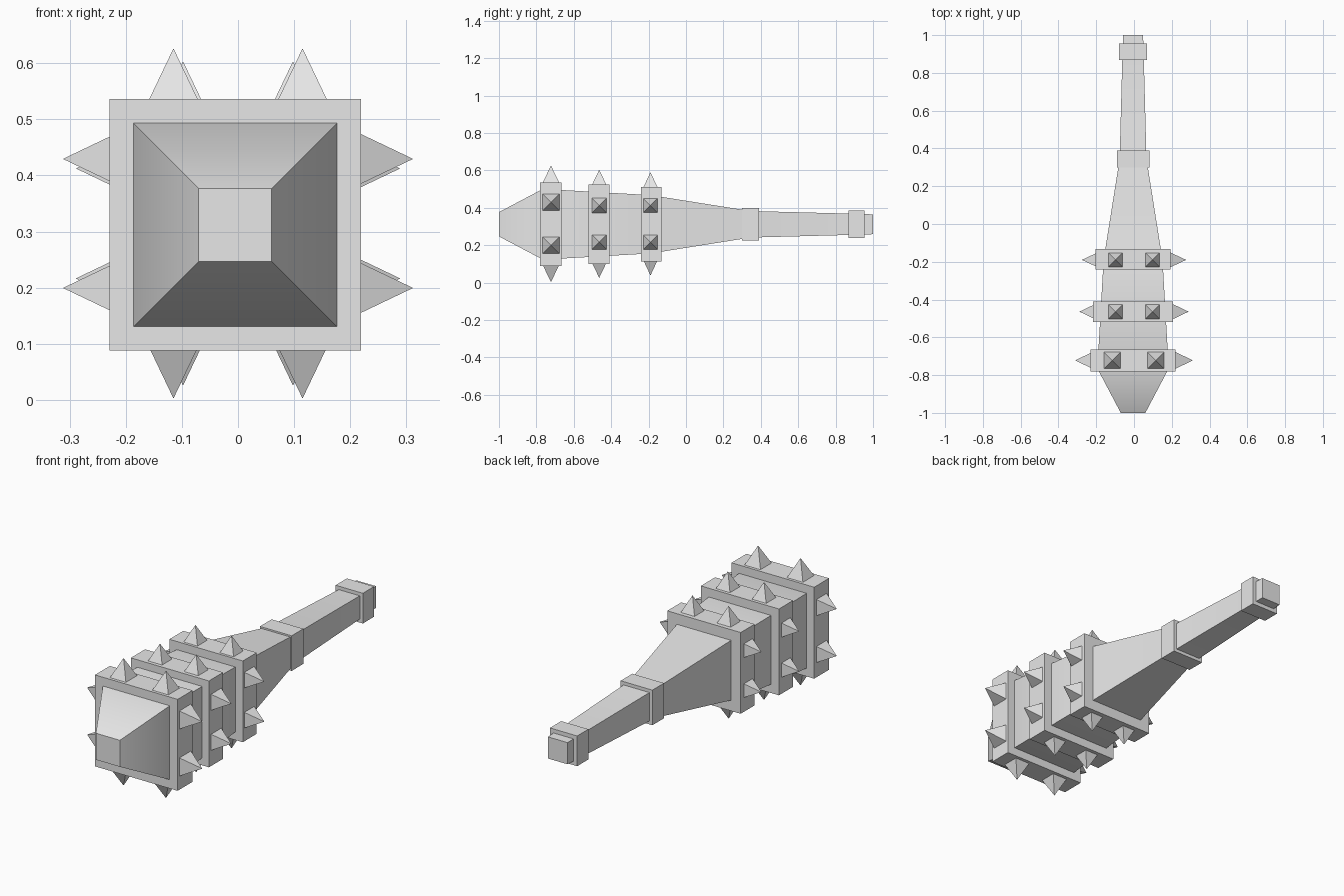
import bpy, bmesh, math
from mathutils import Matrix, Vector

cube = bpy.data.objects.get("Cube")
if cube:
    bpy.data.objects.remove(cube, do_unlink=True)

CX, CZ = -0.005, 0.312      # axis of the shaft and bands
SPIKE_Z = 0.3145            # axis of the spike rows

grey = bpy.data.materials.new("plain grey")
grey.use_nodes = True
grey.diffuse_color = (0.8, 0.8, 0.8, 1)
grey.node_tree.nodes["Principled BSDF"].inputs["Base Color"].default_value = (0.8, 0.8, 0.8, 1)


def finish(name, bm):
    bmesh.ops.recalc_face_normals(bm, faces=bm.faces)
    mesh = bpy.data.meshes.new(name)
    bm.to_mesh(mesh)
    bm.free()
    mesh.materials.append(grey)
    obj = bpy.data.objects.new(name, mesh)
    bpy.context.collection.objects.link(obj)
    return obj


def square_loft(name, profile):
    """Square sections of (y, half width) joined along the y axis."""
    bm = bmesh.new()
    corners = [(-1, -1), (1, -1), (1, 1), (-1, 1)]
    rings = [[bm.verts.new((CX + sx * h, y, CZ + sz * h)) for sx, sz in corners]
             for y, h in profile]
    for a, b in zip(rings, rings[1:]):
        for i in range(4):
            j = (i + 1) % 4
            bm.faces.new((a[i], a[j], b[j], b[i]))
    bm.faces.new(rings[0])
    bm.faces.new(rings[-1])
    return finish(name, bm)


def spikes(name, y, offset, surface, tip, half):
    """Two square spikes on each of the four sides of a band."""
    bm = bmesh.new()
    sink = 0.01
    height = tip - surface + sink
    radius = half * math.sqrt(2) * height / (tip - surface)
    for side in range(4):
        turn = Matrix.Rotation(side * math.pi / 2, 4, 'Y')
        for sign in (-1, 1):
            place = Matrix.Translation((0, y, SPIKE_Z)) @ turn
            place = place @ Matrix.Translation((sign * offset, 0, tip - height / 2))
            place = place @ Matrix.Rotation(math.pi / 4, 4, 'Z')
            bmesh.ops.create_cone(bm, cap_ends=True, segments=4, radius1=radius,
                                  radius2=0, depth=height, matrix=place)
    bmesh.ops.remove_doubles(bm, verts=bm.verts, dist=0.0001)
    return finish(name, bm)


# Tapered shaft: blunt nose, heavy head, slim handle
shaft = square_loft("shaft", [(-1, 0.065), (-0.75, 0.2), (-0.72, 0.19), (-0.19, 0.156),
                              (0.345, 0.072), (0.91, 0.056), (1, 0.053)][:1]
                    + [(-0.765, 0.189), (-0.19, 0.156), (0.345, 0.071),
                       (0.91, 0.056), (1, 0.053)])
bpy.ops.object.select_all(action='DESELECT')
shaft.select_set(True)
bpy.context.view_layer.objects.active = shaft
bpy.ops.object.shade_smooth_by_angle(angle=math.radians(40))

# Spiked bands around the head: y range, half width, spike y, offset, tip, half base
bands = {
    "front": (-0.78, -0.665, 0.224, -0.722, 0.115, 0.312, 0.042),
    "middle": (-0.52, -0.41, 0.2115, -0.464, 0.098, 0.289, 0.037),
    "rear": (-0.24, -0.132, 0.199, -0.19, 0.098, 0.276, 0.036),
}
for name, (y0, y1, half, y, offset, tip, base) in bands.items():
    square_loft(name + "_band", [(y0, half), (y1, half)])
    spikes(name + "_spikes", y, offset, half, tip, base)

# Grip collars
square_loft("grip_collar", [(0.3, 0.086), (0.39, 0.086)])
square_loft("pommel_collar", [(0.868, 0.074), (0.955, 0.074)])
